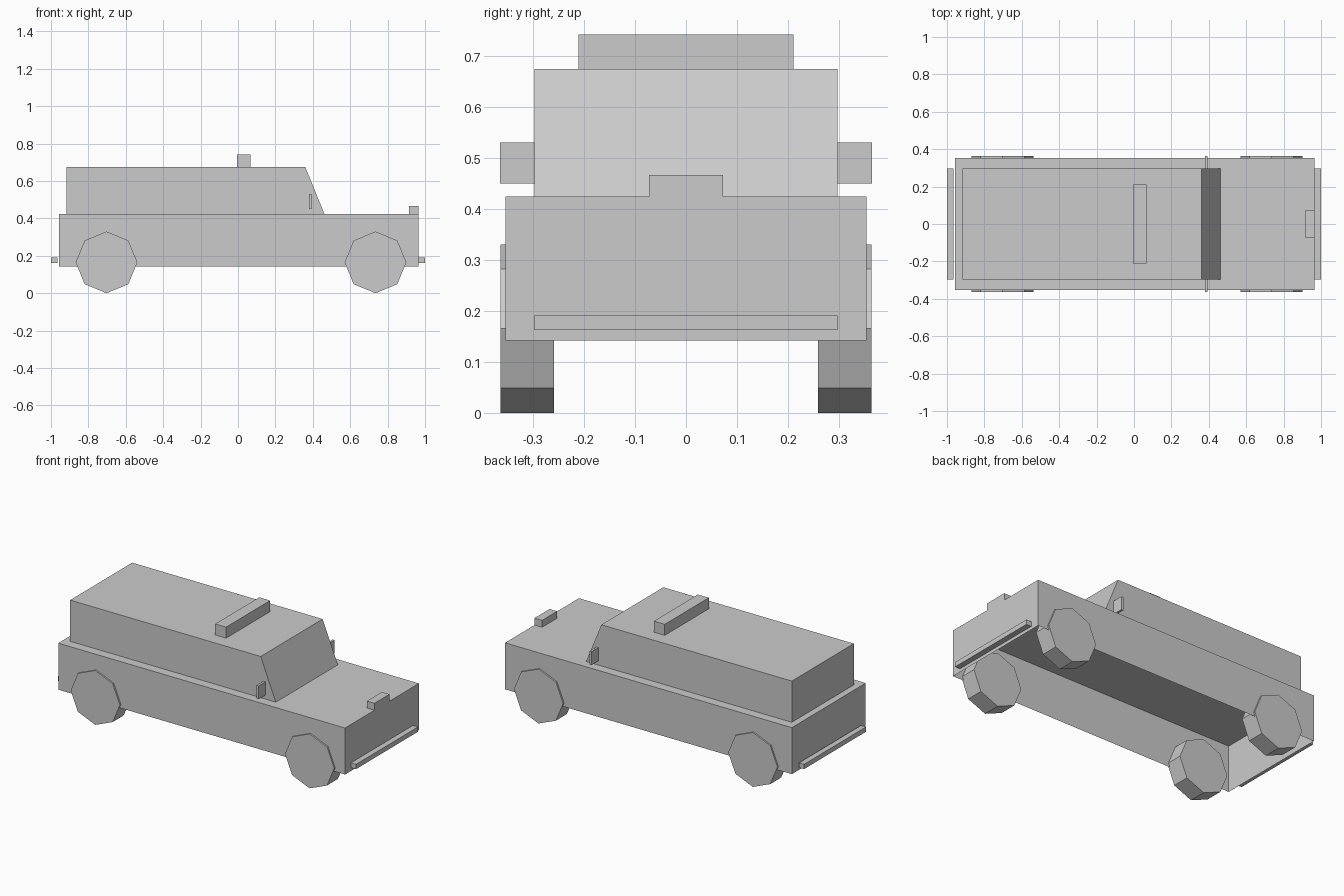
import bpy
import bmesh
from math import pi
from mathutils import Matrix

default_cube = bpy.data.objects.get("Cube")
if default_cube:
    bpy.data.objects.remove(default_cube, do_unlink=True)

# Single flat paint
grey = bpy.data.materials.new("plain_grey")
grey.use_nodes = True
colour = (0.6, 0.6, 0.6, 1)
grey.diffuse_color = colour
grey.node_tree.nodes["Principled BSDF"].inputs["Base Color"].default_value = colour


def finish(name, bm):
    mesh = bpy.data.meshes.new(name)
    bm.to_mesh(mesh)
    bm.free()
    mesh.materials.append(grey)
    obj = bpy.data.objects.new(name, mesh)
    bpy.context.collection.objects.link(obj)
    return obj


def extrude_profile(name, profile, y0, y1, open_bottom=False):
    """Extrude an (x, z) side profile from y0 to y1."""
    bm = bmesh.new()
    face = bm.faces.new([bm.verts.new((x, y0, z)) for x, z in profile])
    result = bmesh.ops.extrude_face_region(bm, geom=[face], use_keep_orig=True)
    moved = [v for v in result["geom"] if isinstance(v, bmesh.types.BMVert)]
    bmesh.ops.translate(bm, verts=moved, vec=(0, y1 - y0, 0))
    bmesh.ops.recalc_face_normals(bm, faces=bm.faces)
    if open_bottom:
        under = [f for f in bm.faces if f.normal.z < -0.9]
        bmesh.ops.delete(bm, geom=under, context="FACES")
    return finish(name, bm)


def box(name, x0, x1, y0, y1, z0, z1, open_bottom=False):
    profile = [(x0, z0), (x1, z0), (x1, z1), (x0, z1)]
    return extrude_profile(name, profile, y0, y1, open_bottom)


def wheel(name, x, y):
    bm = bmesh.new()
    turn = Matrix.Rotation(pi / 2, 4, "X")
    bmesh.ops.create_cone(bm, cap_ends=True, segments=8, radius1=wheel_radius,
                          radius2=wheel_radius, depth=0.105, matrix=turn)
    obj = finish(name, bm)
    obj.location = (x, y, wheel_radius)


# Hollow lower body and cabin with a sloped windscreen
floor, waist, roof = 0.142, 0.424, 0.674
rear, nose = -0.958, 0.966
cabin_half = 0.297
box("lower_body", rear, nose, -0.354, 0.354, floor, waist, open_bottom=True)
extrude_profile("cabin", [(-0.918, waist), (0.462, waist), (0.36, roof), (-0.918, roof)],
                -cabin_half, cabin_half, open_bottom=True)

# Roof bar and bonnet block
box("roof_bar", -0.005, 0.068, -0.211, 0.211, roof, 0.741)
box("bonnet_block", 0.915, nose, -0.072, 0.072, waist, 0.466)

# Bumpers
box("front_bumper", nose, 1.0, -cabin_half, cabin_half, 0.162, 0.191)
box("rear_bumper", -1.0, -0.966, -cabin_half, cabin_half, 0.162, 0.191)

# Wheels and door mirrors on both sides
wheel_radius = 0.165
for side, s in (("left", 1), ("right", -1)):
    wheel(f"front_wheel_{side}", 0.735, s * 0.311)
    wheel(f"rear_wheel_{side}", -0.703, s * 0.311)
    box(f"mirror_{side}", 0.38, 0.393, s * cabin_half, s * 0.364, 0.449, 0.53)
